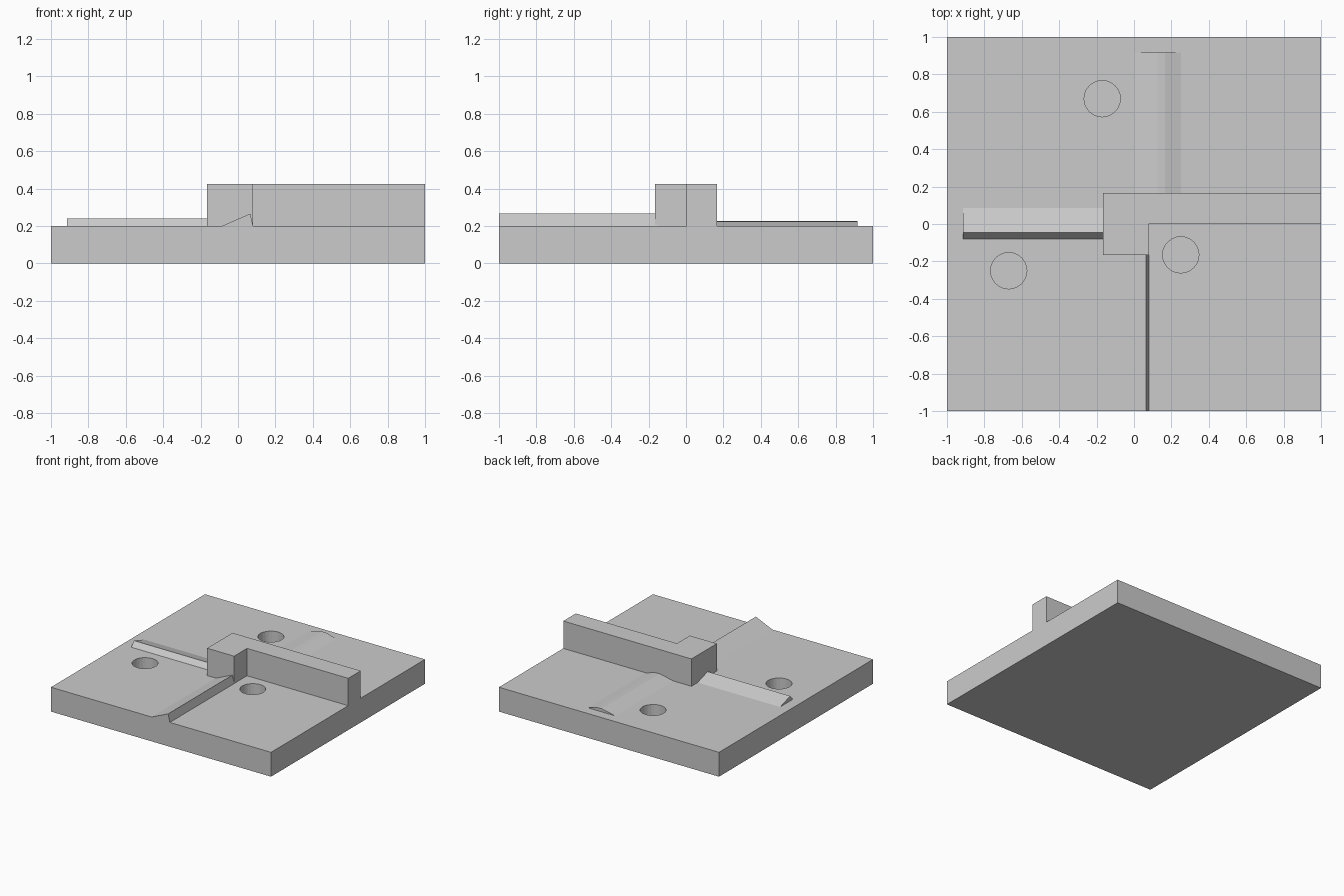
import bpy, bmesh
from mathutils import Vector

if "Cube" in bpy.data.objects:
    bpy.data.objects.remove(bpy.data.objects["Cube"])

grey = bpy.data.materials.new("light_grey")
grey.diffuse_color = (0.6, 0.6, 0.6, 1)
grey.use_nodes = True
grey.node_tree.nodes["Principled BSDF"].inputs["Base Color"].default_value = grey.diffuse_color


def extrude(name, profile, direction):
    """Solid made by sweeping a flat 3D outline along a vector."""
    bm = bmesh.new()
    face = bm.faces.new([bm.verts.new(p) for p in profile])
    swept = bmesh.ops.extrude_face_region(bm, geom=[face])
    verts = [g for g in swept["geom"] if isinstance(g, bmesh.types.BMVert)]
    bmesh.ops.translate(bm, verts=verts, vec=Vector(direction))
    bmesh.ops.recalc_face_normals(bm, faces=bm.faces[:])
    mesh = bpy.data.meshes.new(name)
    bm.to_mesh(mesh)
    bm.free()
    mesh.materials.append(grey)
    obj = bpy.data.objects.new(name, mesh)
    bpy.context.collection.objects.link(obj)
    return obj


TOP = 0.2      # top of the base plate
SINK = 0.19    # raised parts are seated slightly into the plate

# Base plate
plate = extrude("base_plate", [(-1, -1, 0), (1, -1, 0), (1, 1, 0), (-1, 1, 0)],
                (0, 0, TOP))

# Three blind round holes
for i, (x, y) in enumerate([(-0.17, 0.67), (-0.67, -0.25), (0.25, -0.165)]):
    bpy.ops.mesh.primitive_cylinder_add(vertices=24, radius=0.097, depth=0.3,
                                        location=(x, y, 0.08 + 0.15))
    cutter = bpy.context.object
    cutter.name = f"hole_cutter_{i + 1}"
    cutter.data.materials.append(grey)
    cutter.hide_render = True
    cutter.hide_set(True)
    cut = plate.modifiers.new(f"hole_{i + 1}", "BOOLEAN")
    cut.operation = "DIFFERENCE"
    cut.solver = "EXACT"
    cut.object = cutter

# L-shaped wall: thick corner block and long arm
outline = [(-0.165, -0.165), (0.08, -0.165), (0.08, 0.003),
           (1, 0.003), (1, 0.165), (-0.165, 0.165)]
extrude("corner_wall", [(x, y, SINK) for x, y in outline], (0, 0, 0.425 - SINK))

# Front ridge: long slope on the left, steep drop on the right
front = [(-0.085, SINK), (-0.085, TOP), (0.065, 0.266), (0.081, TOP), (0.081, SINK)]
extrude("front_ridge", [(x, -1, z) for x, z in front], (0, 0.85, 0))

# Left ridge: steep at the front, gentle at the back
left = [(-0.08, SINK), (-0.08, TOP), (-0.045, 0.241), (0.085, TOP), (0.085, SINK)]
extrude("left_ridge", [(-0.915, y, z) for y, z in left], (0.77, 0, 0))

# Back hump: low rounded rise
back = [(0.0, SINK), (0.0, TOP), (0.08, 0.217), (0.125, 0.226),
        (0.165, 0.224), (0.25, TOP), (0.25, SINK)]
hump = extrude("back_hump", [(x, 0.15, z) for x, z in back], (0, 0.767, 0))
